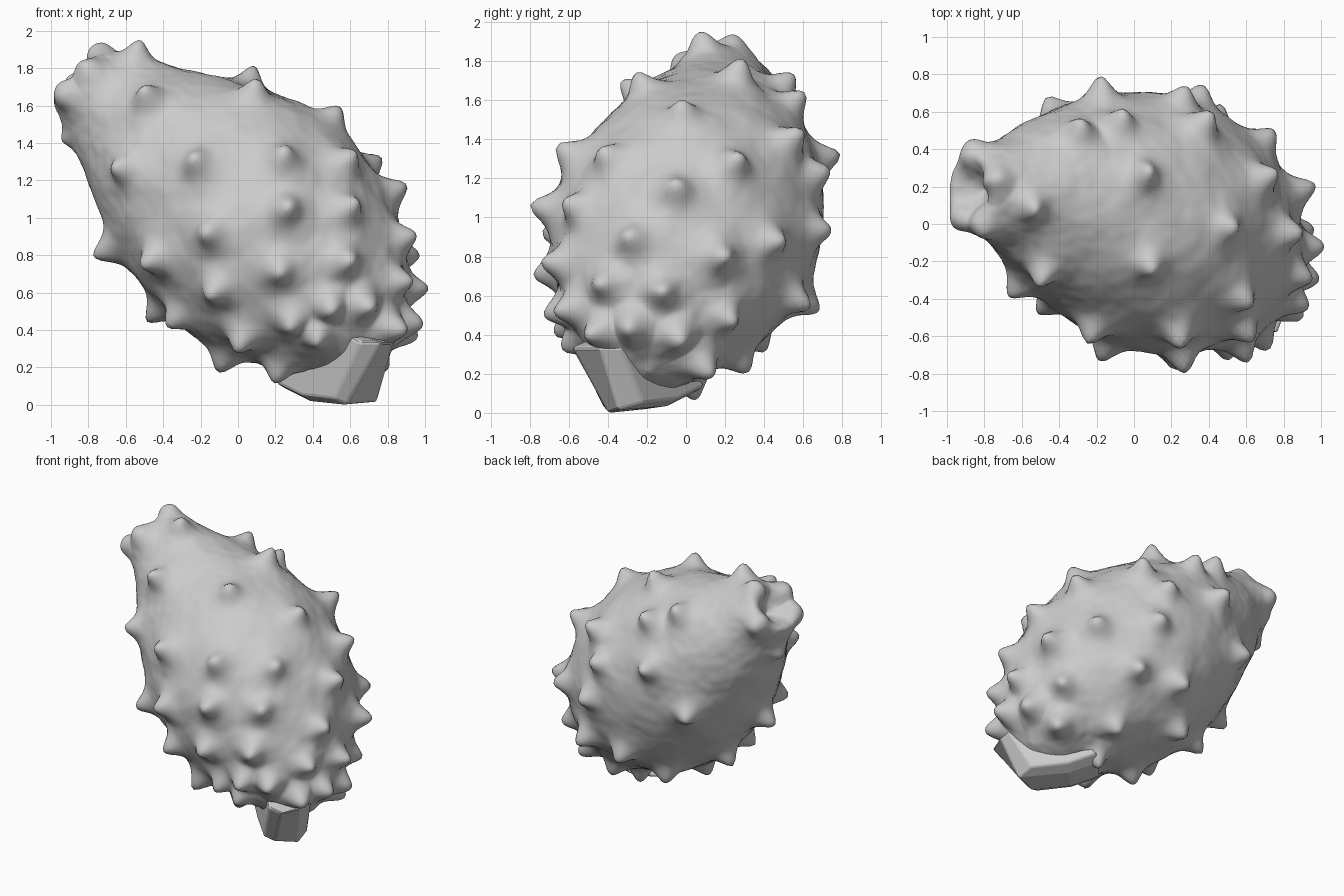
import bpy, bmesh, math
from mathutils import Vector, noise
from mathutils.kdtree import KDTree
from mathutils.bvhtree import BVHTree

if "Cube" in bpy.data.objects:
    bpy.data.objects.remove(bpy.data.objects["Cube"])

R2 = math.sqrt(0.5)
N_ANG, STEPS = 160, 14

# Fruit profile from stem end to blossom end:
# distance along slanted axis, centre across axis, centre y, radius across, radius in y
PROFILE = [(-.39, .69, -.19, .01, .01), (-.33, .70, -.18, .21, .22), (-.16, .75, -.13, .355, .405),
           (.05, .765, -.07, .51, .55), (.35, .75, -.02, .64, .66), (.64, .755, .01, .665, .69),
           (.93, .735, .05, .63, .635), (1.20, .71, .09, .52, .535), (1.42, .69, .13, .41, .42),
           (1.64, .67, .16, .285, .29), (1.81, .64, .18, .205, .215), (1.85, .63, .18, .15, .16),
           (1.79, .63, .18, .07, .07), (1.75, .63, .18, .005, .005)]


def spline(pts, steps):
    out = []
    for i in range(len(pts) - 1):
        p = [pts[max(0, min(len(pts) - 1, i + k))] for k in (-1, 0, 1, 2)]
        for j in range(steps):
            t = j / steps
            out.append([.5 * (2 * b + (c - a) * t + (2 * a - 5 * b + 4 * c - d) * t * t
                              + (3 * b - a - 3 * c + d) * t ** 3) for a, b, c, d in zip(*p)])
    out.append(list(pts[-1]))
    return out


def body_mesh():
    bm = bmesh.new()
    rings = []
    for s, u, y, ru, ry in spline(PROFILE, STEPS):
        ring = []
        for k in range(N_ANG):
            a = 2 * math.pi * k / N_ANG
            uu = u + max(ru, .003) * math.cos(a)
            ring.append(bm.verts.new(((uu - s) * R2, y + max(ry, .003) * math.sin(a), (uu + s) * R2)))
        rings.append(ring)
    for r0, r1 in zip(rings, rings[1:]):
        for k in range(N_ANG):
            m = (k + 1) % N_ANG
            bm.faces.new((r0[k], r0[m], r1[m], r1[k]))
    bm.faces.new(rings[0])
    bm.faces.new(rings[-1])
    bmesh.ops.recalc_face_normals(bm, faces=bm.faces)
    bm.normal_update()
    return bm


body = body_mesh()
base = BVHTree.FromBMesh(body)
fat = body.copy()
for v in fat.verts:
    v.co += v.normal * .11
fat_tree = BVHTree.FromBMesh(fat)

# Horn tips as seen in the front (x,z), right (y,z) and top (x,y) directions
FRONT = [(-.5, 1.68), (-.67, 1.27), (-.24, 1.32), (.25, 1.36), (.63, 1.35), (.27, 1.06), (.63, 1.08),
         (-.18, .92), (-.5, .75), (.22, .7), (.6, .77), (-.15, .58), (-.38, .42), (0, .3), (.28, .4),
         (.5, .5), (.71, .52), (.42, .32), (.88, .4), (-.1, .18), (.2, .12), (-.75, .8), (-.78, 1.12)]
RIGHT = [(-.02, 1.6), (.27, 1.31), (-.05, 1.17), (-.3, .91), (.2, .8), (.5, .88), (-.45, .66),
         (-.12, .62), (.25, .46), (.62, .55), (-.3, .43), (-.02, .36), (.58, 1.43), (.75, .93),
         (.78, 1.1), (.6, 1.63), (.12, .2), (.32, .2)]
TOP = [(-.55, .1), (.08, .28), (.5, .03), (-.28, .55), (.33, .62), (.1, -.25), (-.45, -.25),
       (.62, -.3), (.7, .53), (-.18, .77), (.28, .74)]
TIP = [(-.99, -.03, 1.66), (-.74, .24, 1.90), (-.88, .43, 1.7), (-.93, .2, 1.42),
       (-.8, -.03, 1.8)]

horns = []


def add_horn(point, gap):
    co = base.find_nearest(point)[0]
    if all((co - h).length > gap for h in horns):
        horns.append(co)


def cast(origin, direction):
    hit = fat_tree.ray_cast(origin, direction)[0]
    if hit is None:
        samples = [origin + direction * (i * .05) for i in range(120)]
        hit = min(samples, key=lambda p: fat_tree.find_nearest(p)[3])
    add_horn(hit, .14 if hit.z < .6 else .23)


for p in TIP:
    add_horn(Vector(p), .1)
add_horn(Vector((-.53, .08, 1.92)), .1)
for x, z in FRONT:
    cast(Vector((x, -3, z)), Vector((0, 1, 0)))
for y, z in RIGHT:
    cast(Vector((3, y, z)), Vector((-1, 0, 0)))
for x, y in TOP:
    cast(Vector((x, y, 4)), Vector((0, 0, -1)))

# Continue the rows of horns around the back and underside
for row, (s, count, gap) in enumerate([(-.12, 11, .2), (.08, 11, .25), (.34, 11, .32), (.66, 10, .36),
                                       (1.0, 9, .38), (1.36, 6, .38)]):
    for k in range(count * 2):
        a = math.pi * (k + .5 * (row % 2)) / count
        o = Vector(((.74 - s) * R2, .02, (.74 + s) * R2))
        d = Vector((math.cos(a) * R2, math.sin(a), math.cos(a) * R2))
        hit, n = base.ray_cast(o, d)[:2]
        if hit and n.y > -.3 and n.x < .45 and n.z < .25:
            add_horn(hit, gap)

# Raise the horns out of the skin, with a little unevenness
tree = KDTree(len(horns))
for i, h in enumerate(horns):
    tree.insert(h, i)
tree.balance()
moved = []
for v in body.verts:
    lift = .008 * noise.noise(v.co * 6) + .004 * noise.noise(v.co * 17)
    bump = 0
    for co, i, dist in tree.find_range(v.co, .26):
        height = .06 if i < len(TIP) else .12 + .015 * math.sin(i * 2.4)
        bump = max(bump, height * (.68 * math.exp(-(dist / .062) ** 2) + .32 * math.exp(-(dist / .125) ** 2)))
    moved.append(v.co + v.normal * (lift + bump))
for v, co in zip(body.verts, moved):
    v.co = co


def make_object(name, bm):
    mesh = bpy.data.meshes.new(name)
    bm.to_mesh(mesh)
    bm.free()
    ob = bpy.data.objects.new(name, mesh)
    bpy.context.collection.objects.link(ob)
    return ob


fruit = make_object("spiky_fruit_body", body)
fruit.data.shade_smooth()
fat.free()

# Cut stem: keel-shaped slab across the diagonal under the fruit
stem = bmesh.new()
SIDE = [(.96, .335), (.69, .0), (.42, .02), (.22, .09), (.30, .22), (.45, .40), (.75, .38)]
loops = []
# across position, pull-in of upper and lower end, lift of the underside
for t, pull_top, pull_low, raise_z in ((.06, .10, .03, .03), (.13, 0, 0, 0), (.28, .07, -.08, .015),
                                       (.36, .13, .02, .05)):
    loop = []
    for i, (w, z) in enumerate(SIDE):
        w -= (pull_top, pull_low, 0, 0, 0, 0, 0)[i]
        if z < .2:
            z += raise_z
        loop.append(stem.verts.new(((w + t) * R2, (t - w) * R2, z)))
    loops.append(loop)
for a, b in zip(loops, loops[1:]):
    for k in range(len(SIDE)):
        m = (k + 1) % len(SIDE)
        stem.faces.new((a[k], a[m], b[m], b[k]))
stem.faces.new(loops[0])
stem.faces.new(loops[-1])
bmesh.ops.recalc_face_normals(stem, faces=stem.faces)
stem_ob = make_object("cut_stem", stem)
bevel = stem_ob.modifiers.new("soft_edges", 'BEVEL')
bevel.width, bevel.segments = .015, 2
